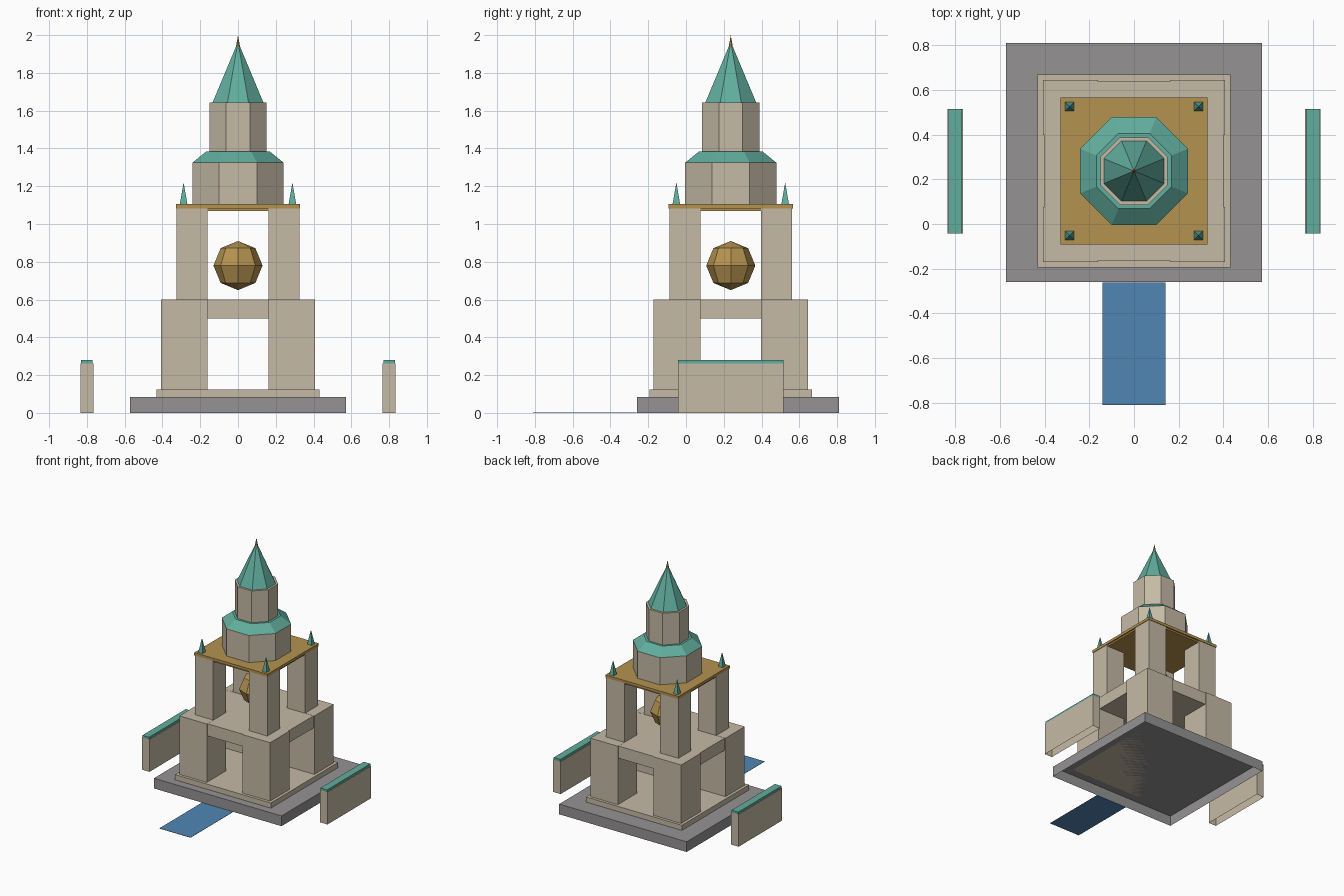
import bpy, bmesh, math
from mathutils import Matrix

cube = bpy.data.objects.get("Cube")
if cube:
    bpy.data.objects.remove(cube, do_unlink=True)


def material(name, rgb):
    m = bpy.data.materials.new(name)
    m.use_nodes = True
    m.diffuse_color = (*rgb, 1)
    m.node_tree.nodes["Principled BSDF"].inputs["Base Color"].default_value = (*rgb, 1)
    return m


stone = material("pale stone", (0.56, 0.49, 0.38))
paving = material("grey paving", (0.30, 0.29, 0.29))
copper = material("green copper", (0.12, 0.42, 0.34))
gold = material("old gold", (0.46, 0.29, 0.08))
blue = material("water blue", (0.08, 0.24, 0.46))

CY = 0.237  # tower axis in y


def finish(name, bm, mat):
    me = bpy.data.meshes.new(name)
    bm.to_mesh(me)
    bm.free()
    me.materials.append(mat)
    ob = bpy.data.objects.new(name, me)
    bpy.context.collection.objects.link(ob)
    return ob


def box(name, mat, x, y, z, open_bottom=False):
    """Box from (min, max) pairs."""
    bm = bmesh.new()
    bmesh.ops.create_cube(bm, size=1)
    for v in bm.verts:
        v.co = [(a + b) / 2 + c * (b - a) for c, (a, b) in zip(v.co, (x, y, z))]
    if open_bottom:
        bmesh.ops.delete(bm, geom=[f for f in bm.faces if f.normal.z < -0.5],
                         context='FACES_ONLY')
    return finish(name, bm, mat)


def block(name, mat, half, z):
    return box(name, mat, (-half, half), (CY - half, CY + half), z)


def prism(name, mat, sides, r1, r2, z, x=0, y=CY):
    """Tapered prism with flat sides to the axes; r1 and r2 are apothems."""
    bm = bmesh.new()
    k = 1 / math.cos(math.pi / sides)
    turn = Matrix.Rotation(math.pi / sides, 4, 'Z')
    place = Matrix.Translation((x, y, sum(z) / 2))
    bmesh.ops.create_cone(bm, cap_ends=True, segments=sides, radius1=r1 * k,
                          radius2=r2 * k, depth=z[1] - z[0], matrix=place @ turn)
    bmesh.ops.remove_doubles(bm, verts=bm.verts, dist=1e-5)
    return finish(name, bm, mat)


def piers(name, inner, outer, z):
    for sx, side in ((-1, "right"), (1, "left")):
        for sy, end in ((-1, "front"), (1, "back")):
            box(f"{name}_{end}_{side}", stone,
                sorted((sx * inner, sx * outer)),
                sorted((CY + sy * inner, CY + sy * outer)), z)


# Ground pieces
box("base", paving, (-0.573, 0.573), (-0.26, 0.81), (0, 0.083), True)
block("plinth", stone, 0.431, (0.083, 0.125))
box("front_path", blue, (-0.14, 0.14), (-0.81, -0.262), (0, 0.002))

# Lower storey
piers("lower_pier", 0.161, 0.408, (0.125, 0.6))
block("lower_ceiling", stone, 0.4, (0.5, 0.599))

# Open belfry
piers("upper_pier", 0.161, 0.325, (0.6, 1.083))
block("belfry_ceiling", gold, 0.318, (1.07, 1.085))
block("belfry_roof", gold, 0.329, (1.083, 1.105))

# Faceted bell
bm = bmesh.new()
bmesh.ops.create_uvsphere(bm, u_segments=8, v_segments=4, radius=0.13,
                          matrix=Matrix.Translation((0, CY, 0.78)))
finish("bell", bm, gold)

# Octagonal drums, cornice, spire and finial
prism("lower_drum", stone, 8, 0.241, 0.241, (1.105, 1.325))
prism("cornice", copper, 8, 0.241, 0.168, (1.325, 1.384))
prism("upper_drum", stone, 8, 0.151, 0.151, (1.384, 1.642))
prism("spire", copper, 8, 0.135, 0, (1.642, 1.965))
prism("finial", gold, 8, 0.016, 0, (1.91, 2.0))

# Corner pinnacles
for sx, side in ((-1, "right"), (1, "left")):
    for sy, end in ((-1, "front"), (1, "back")):
        prism(f"pinnacle_{end}_{side}", copper, 4, 0.02, 0, (1.105, 1.22),
              sx * 0.288, CY + sy * 0.288)

# Free-standing side walls with copper caps
for sx, side in ((-1, "right"), (1, "left")):
    box(f"side_wall_{side}", stone, sorted((sx * 0.766, sx * 0.834)),
        (-0.042, 0.515), (0, 0.262), True)
    box(f"side_wall_cap_{side}", copper, sorted((sx * 0.77, sx * 0.83)),
        (-0.042, 0.515), (0.262, 0.28))
